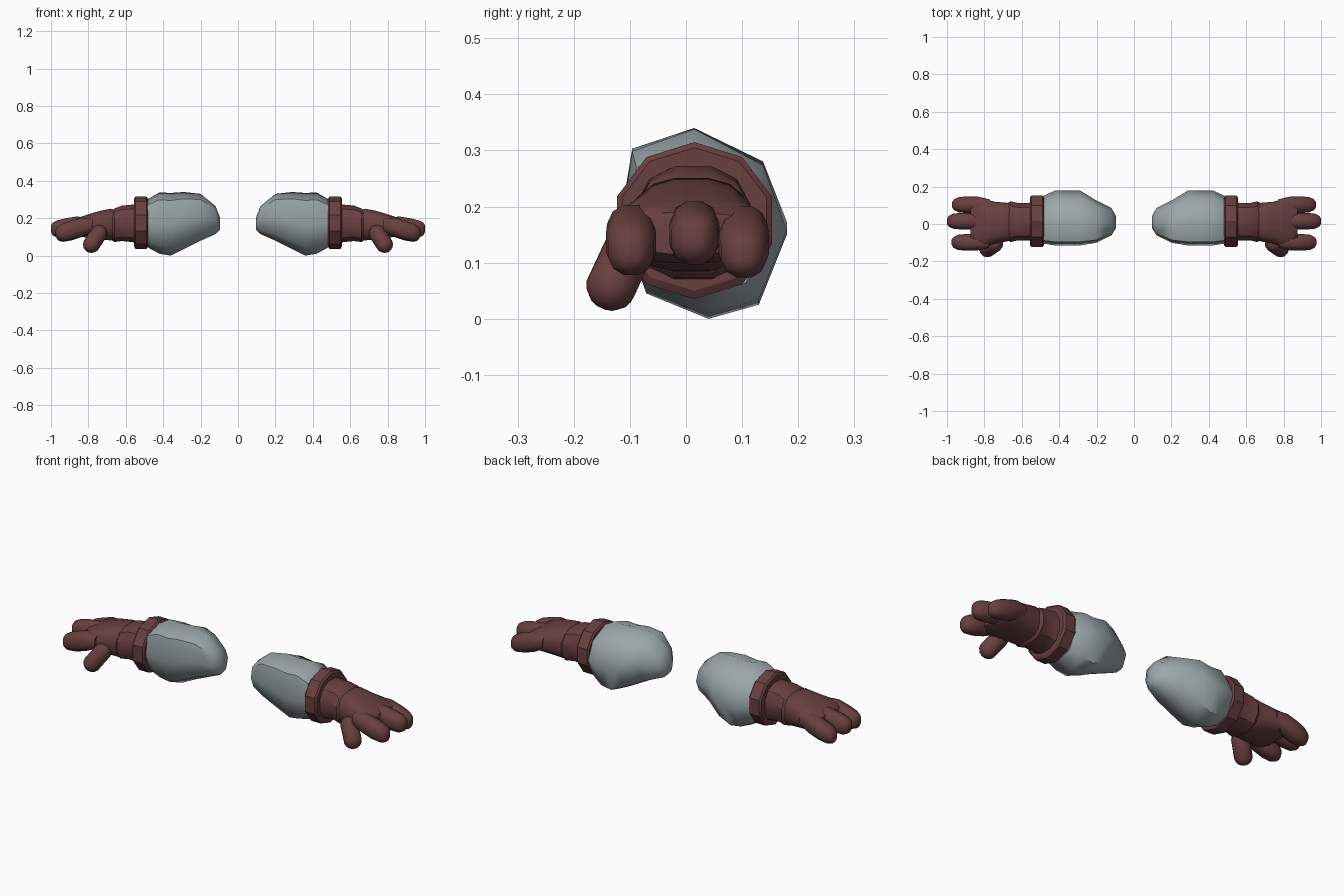
import bpy, bmesh, math
from mathutils import Vector

cube = bpy.data.objects.get("Cube")
if cube:
    bpy.data.objects.remove(cube, do_unlink=True)


def material(name, rgb):
    m = bpy.data.materials.new(name)
    m.use_nodes = True
    m.diffuse_color = (*rgb, 1)
    m.node_tree.nodes["Principled BSDF"].inputs["Base Color"].default_value = (*rgb, 1)
    return m


BROWN = material("glove_brown", (0.14, 0.05, 0.05))
GREY = material("sleeve_grey", (0.33, 0.39, 0.41))


def rounded(n, power=1.0, turn=0.5):
    """Unit cross-section; a power under 1 makes it boxier."""
    pts = []
    for i in range(n):
        a = 2 * math.pi * (i + turn) / n
        c, s = math.cos(a), math.sin(a)
        pts.append((math.copysign(abs(c) ** power, c), math.copysign(abs(s) ** power, s)))
    return pts


def finish(name, bm, side, mat, angle):
    for v in bm.verts:
        v.co.x *= side
    bmesh.ops.recalc_face_normals(bm, faces=bm.faces)
    mesh = bpy.data.meshes.new(name)
    bm.to_mesh(mesh)
    bm.free()
    mesh.materials.append(mat)
    obj = bpy.data.objects.new(name, mesh)
    bpy.context.collection.objects.link(obj)
    bpy.ops.object.select_all(action="DESELECT")
    obj.select_set(True)
    bpy.context.view_layer.objects.active = obj
    bpy.ops.object.shade_smooth_by_angle(angle=math.radians(angle))


def loft(name, side, section, stations, mat, angle=35):
    """Skin a section through stations of (x, y_min, y_max, z_min, z_max)."""
    bm = bmesh.new()
    rings = []
    for x, y0, y1, z0, z1 in stations:
        rings.append([bm.verts.new((x, (y0 + y1 + u * (y1 - y0)) / 2,
                                    (z0 + z1 + v * (z1 - z0)) / 2)) for u, v in section])
    n = len(section)
    for a, b in zip(rings, rings[1:]):
        for i in range(n):
            j = (i + 1) % n
            bm.faces.new((a[i], a[j], b[j], b[i]))
    bm.faces.new(rings[0])
    bm.faces.new(rings[-1])
    finish(name, bm, side, mat, angle)


def thumb(name, side, base, tip, radius):
    """Capsule: a sphere stretched between two centres."""
    bm = bmesh.new()
    bmesh.ops.create_uvsphere(bm, u_segments=12, v_segments=9, radius=radius)
    axis = Vector(tip) - Vector(base)
    spin = axis.to_track_quat("Z", "Y")
    for v in bm.verts:
        end = Vector(tip) if v.co.z > 0 else Vector(base)
        v.co = spin @ v.co + end
    finish(name, bm, side, BROWN, 60)


# Irregular puffy sleeve outline
PUFF = [(-.12, 1), (.71, .61), (1, -.1), (.66, -.85),
        (.05, -1), (-.7, -.73), (-1, 0), (-.87, .76)]
SLEEVE = [(.095, -.02, .04, .14, .20), (.12, -.06, .085, .115, .265),
          (.2, -.10, .125, .08, .33), (.29, -.115, .18, .035, .34),
          (.36, -.115, .18, 0, .335), (.42, -.115, .18, .01, .338),
          (.485, -.105, .15, .045, .30)]
CUFF = [(.482, -.12, .15, .05, .305), (.49, -.13, .16, .035, .315),
        (.547, -.13, .16, .035, .315), (.556, -.12, .15, .05, .305)]
WRIST = [(.54, -.095, .12, .065, .275), (.57, -.09, .115, .07, .275),
         (.62, -.09, .115, .075, .27), (.66, -.10, .125, .07, .255),
         (.675, -.09, .115, .08, .245)]
PALM = [(.66, -.085, .11, .085, .245), (.68, -.095, .115, .08, .252),
        (.74, -.105, .12, .085, .24), (.80, -.125, .135, .095, .222),
        (.845, -.13, .138, .10, .207), (.875, -.11, .12, .115, .19)]

# Fingers: y centre, tip x, and height offset at the tip
FINGERS = {"front": (-.098, .975, -.012), "middle": (.015, 1.0, .01), "back": (.103, .972, -.018)}

for side, word in ((1, "left"), (-1, "right")):
    loft(word + "_sleeve", side, PUFF, SLEEVE, GREY, 50)
    loft(word + "_cuff", side, rounded(10), CUFF, BROWN, 30)
    loft(word + "_wrist", side, rounded(12, .85), WRIST, BROWN, 30)
    loft(word + "_palm", side, rounded(16, .75), PALM, BROWN, 60)
    for finger, (y, end, dz) in FINGERS.items():
        path = []
        # distance from the tip, half width, bottom and top heights
        for back, w, low, high in ((.2, .03, .13, .20), (.14, .044, .105, .208),
                                   (.08, .046, .09, .195), (.035, .042, .087, .182),
                                   (.01, .03, .097, .168), (0, .015, .115, .152)):
            f = 1 - back / .2
            path.append((end - back, y - w, y + w, low + dz * f, high + dz * f))
        loft(f"{word}_{finger}_finger", side, rounded(12, .85), path, BROWN, 60)
    thumb(word + "_thumb", side, (.745, -.105, .118), (.783, -.132, .06), .046)
